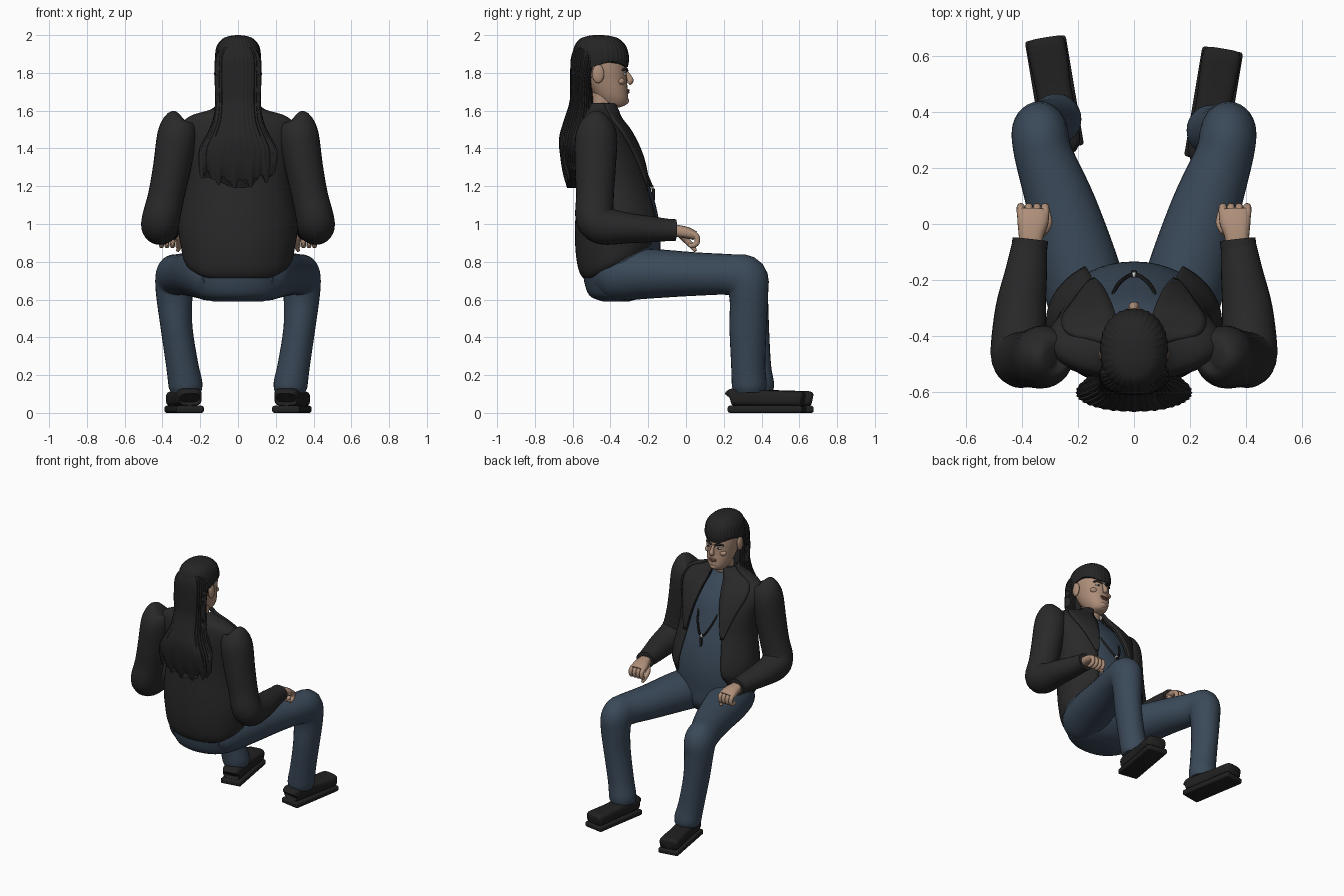
import bpy, bmesh, math
from mathutils import Vector

cube = bpy.data.objects.get("Cube")
if cube:
    bpy.data.objects.remove(cube)


def material(name, r, g, b):
    m = bpy.data.materials.new(name)
    m.use_nodes = True
    m.diffuse_color = (r, g, b, 1)
    node = next(n for n in m.node_tree.nodes if n.type == 'BSDF_PRINCIPLED')
    node.inputs["Base Color"].default_value = (r, g, b, 1)
    node.inputs["Roughness"].default_value = 0.8
    return m


JACKET = material("black jacket", .022, .022, .022)
DENIM = material("blue denim", .042, .066, .098)
SKIN = material("skin", .42, .27, .19)
HAIR = material("dark hair", .018, .018, .018)
SHOE = material("black leather", .015, .015, .015)
WHITE = material("off white", .6, .6, .58)
LIP = material("lip", .24, .11, .085)


def finish(name, bm, mat, angle=45):
    me = bpy.data.meshes.new(name)
    bm.to_mesh(me)
    bm.free()
    me.materials.append(mat)
    ob = bpy.data.objects.new(name, me)
    bpy.context.collection.objects.link(ob)
    bpy.ops.object.select_all(action='DESELECT')
    ob.select_set(True)
    bpy.context.view_layer.objects.active = ob
    bpy.ops.object.shade_smooth_by_angle(angle=math.radians(angle))
    return ob


def spline(rows, sub):
    """Catmull-Rom samples through rows of numbers."""
    out = []
    for i in range(len(rows) - 1):
        p0, p1 = rows[max(i - 1, 0)], rows[i]
        p2, p3 = rows[i + 1], rows[min(i + 2, len(rows) - 1)]
        for k in range(sub):
            t = k / sub
            out.append([b + t / 2 * (c - a + t * (2*a - 5*b + 4*c - d + t * (3*b - a - 3*c + d)))
                        for a, b, c, d in zip(p0, p1, p2, p3)])
    return out + [list(rows[-1])]


def loft(name, rows, mat, side=1, power=2, seg=28, sub=4, flat=False, span=None,
         warp=None, ridge=(0, 0), ref=(1, 0, 0)):
    """Skin oval rings (x, y, z, radius a, radius b, ...) along a path."""
    pts = spline(rows, sub)
    bm = bmesh.new()
    rings = []
    for i, r in enumerate(pts):
        c = Vector(r[:3])
        u, v = Vector((1, 0, 0)), Vector((0, 1, 0))
        if not flat:
            t = Vector(pts[min(i + 1, len(pts) - 1)][:3]) - Vector(pts[max(i - 1, 0)][:3])
            t.normalize()
            u = Vector(ref) - t * t.dot(Vector(ref))
            u.normalize()
            v = t.cross(u)
        a0, a1 = span(r) if span else (0, math.tau)
        ring = []
        for k in range(seg + (1 if span else 0)):
            a = a0 + (a1 - a0) * k / seg
            ca, sa = math.cos(a), math.sin(a)
            f = 1 + ridge[0] * math.cos(ridge[1] * a)
            p = c + u * (r[3] * f * math.copysign(abs(ca) ** (2 / power), ca)) \
                  + v * (r[4] * f * math.copysign(abs(sa) ** (2 / power), sa))
            if warp:
                p = warp(p)
            ring.append(bm.verts.new((p.x * side, p.y, p.z)))
        rings.append(ring)
    for lo, hi in zip(rings, rings[1:]):
        for k in range(seg):
            j = (k + 1) % len(lo)
            bm.faces.new((lo[k], lo[j], hi[j], hi[k]))
    if not span:
        bm.faces.new(rings[0])
        bm.faces.new(rings[-1])
    bmesh.ops.recalc_face_normals(bm, faces=bm.faces)
    return finish(name, bm, mat)


def body(name, rows, mat, **kw):
    """Loft of level rings given as (z, back y, front y, half width, ...)."""
    return loft(name, [(0, (b + f) / 2, z, w, (f - b) / 2, *e) for z, b, f, w, *e in rows],
                mat, flat=True, **kw)


def ball(name, loc, size, mat):
    bm = bmesh.new()
    bmesh.ops.create_uvsphere(bm, u_segments=16, v_segments=10, radius=1)
    for v in bm.verts:
        v.co = Vector(loc) + Vector(a * b for a, b in zip(v.co, size))
    return finish(name, bm, mat)


def box(name, loc, size, mat, bevel):
    bm = bmesh.new()
    bmesh.ops.create_cube(bm, size=1)
    for v in bm.verts:
        v.co = Vector(loc) + Vector(a * b for a, b in zip(v.co, size))
    bmesh.ops.bevel(bm, geom=bm.edges[:], offset=bevel, segments=3, profile=.5, affect='EDGES')
    return finish(name, bm, mat)


def clamp(x):
    return max(0, min(1, x))


# Shirt and pelvis
body("shirt_and_hips", [(.59, -.44, -.3, .13), (.62, -.51, -.22, .21), (.7, -.54, -.15, .26),
     (.8, -.55, -.14, .28), (.95, -.56, -.135, .285), (1.1, -.555, -.16, .27),
     (1.25, -.55, -.21, .25), (1.4, -.545, -.265, .25), (1.5, -.53, -.33, .22),
     (1.57, -.52, -.385, .11), (1.6, -.51, -.4, .07)], DENIM, seg=40)

# Open jacket: the last number of a row is half the front gap
jacket_rows = [(.70, -.51, -.17, .225, .19), (.74, -.555, -.15, .275, .2), (.85, -.577, -.13, .295, .19),
               (1, -.58, -.12, .308, .17), (1.2, -.57, -.185, .278, .14), (1.35, -.565, -.228, .285, .11),
               (1.48, -.555, -.295, .31, .08), (1.56, -.545, -.355, .26, .06),
               (1.6, -.535, -.37, .14, .05), (1.635, -.525, -.385, .09, .035)]


def gap_angle(r):
    return math.asin(clamp(r[5] / r[3]))


def hem(p):
    p.z += .17 * clamp((p.y + .5) / .33) * clamp((.95 - p.z) / .25)
    return p


coat = body("jacket", jacket_rows, JACKET, seg=56, warp=hem,
            span=lambda r: (math.pi / 2 + gap_angle(r), 2.5 * math.pi - gap_angle(r)))
wall = coat.modifiers.new("thickness", 'SOLIDIFY')
wall.thickness, wall.offset = .014, 0

# Lapels lie over the upper jacket edges
lapel_rows = [(z, b, f + .014, w + .012, g) for z, b, f, w, g in jacket_rows[4:]]
for side, word in ((1, "left"), (-1, "right")):
    flap = body(word + "_lapel", lapel_rows, JACKET, side=side, seg=6,
                span=lambda r: (math.pi / 2 - gap_angle(r) - .08 - 1.5 * clamp((r[2] - 1.2) * 1.4),
                                math.pi / 2 - gap_angle(r)))
    wall = flap.modifiers.new("thickness", 'SOLIDIFY')
    wall.thickness, wall.offset = .012, 0

# Neck and head
body("neck", [(1.5, -.52, -.42, .065), (1.6, -.51, -.385, .064), (1.7, -.5, -.37, .066)], SKIN)
body("head", [(1.618, -.41, -.35, .025), (1.63, -.44, -.32, .05), (1.66, -.47, -.307, .07),
     (1.7, -.5, -.308, .085), (1.76, -.54, -.313, .098), (1.83, -.57, -.315, .108),
     (1.92, -.57, -.33, .103), (1.97, -.53, -.38, .06)], SKIN, power=2.2)
loft("nose", [(0, -.318, 1.81, .008, .008), (0, -.303, 1.78, .012, .014),
     (0, -.295, 1.757, .019, .017), (0, -.305, 1.742, .012, .01)], SKIN)
ball("upper_lip", (0, -.309, 1.708), (.032, .011, .006), LIP)
ball("lower_lip", (0, -.309, 1.697), (.027, .011, .007), LIP)
ball("chin", (0, -.323, 1.652), (.03, .021, .02), SKIN)

# Hair cap and the long ridged fall down the back
body("hair_cap", [(1.83, -.6, -.31, .118), (1.88, -.6, -.303, .121), (1.94, -.59, -.318, .112),
     (1.98, -.56, -.355, .082), (1.995, -.52, -.4, .045), (2, -.49, -.44, .01)],
     HAIR, seg=128, ridge=(.012, 32), power=2.2,
     warp=lambda p: Vector((p.x, p.y, p.z + .035 * clamp((1.88 - p.z) / .05)
                            * clamp((abs(p.x) - .04) * 12) * clamp((p.y + .5) * 10))))


def ragged(p):
    f = clamp((1.42 - p.z) / .2)
    p.z += f * (.022 * math.sin(70 * p.x) + .014 * math.sin(151 * p.x + 1) + 1.2 * p.x ** 2)
    return p


body("long_hair", [(1.95, -.58, -.47, .075), (1.88, -.608, -.46, .119), (1.75, -.612, -.495, .121),
     (1.65, -.615, -.49, .119), (1.55, -.645, -.49, .13), (1.47, -.668, -.5, .165),
     (1.4, -.67, -.53, .2), (1.3, -.655, -.555, .205), (1.22, -.63, -.565, .2)],
     HAIR, seg=144, ridge=(.02, 36), power=2.3, warp=ragged)

# Neck cord with pendant
half = [(.07, -.4, 1.585), (.085, -.305, 1.42), (.065, -.228, 1.3), (.025, -.188, 1.215)]
cord = half + [(0, -.183, 1.2)] + [(-x, y, z) for x, y, z in reversed(half)]
loft("neck_cord", [(*p, .007, .007) for p in cord], SHOE, seg=8, ref=(0, 1, 0))
ball("pendant_bead", (0, -.182, 1.195), (.011, .011, .013), WHITE)
box("pendant", (0, -.172, 1.155), (.02, .014, .065), SHOE, .004)

# Paired parts
for s, word in ((1, "left"), (-1, "right")):
    ball(word + "_ear", (s * .112, -.465, 1.795), (.014, .032, .05), SKIN)
    ball(word + "_eye", (s * .04, -.328, 1.793), (.018, .012, .008), WHITE)
    ball(word + "_pupil", (s * .04, -.319, 1.793), (.007, .005, .007), HAIR)
    loft(word + "_brow", [(.015, -.312, 1.812, .007, .007), (.042, -.319, 1.822, .008, .008),
         (.07, -.338, 1.814, .005, .005)], HAIR, side=s, seg=10, ref=(0, 0, 1))
    ball(word + "_cheek", (s * .055, -.345, 1.755), (.03, .022, .02), SKIN)

    loft(word + "_sleeve", [(.3, -.475, 1.57, .03, .03), (.312, -.475, 1.55, .08, .075),
         (.322, -.475, 1.47, .105, .11), (.35, -.48, 1.3, .1, .108), (.38, -.482, 1.15, .096, .1),
         (.408, -.482, 1.03, .1, .102), (.412, -.43, .99, .1, .1), (.405, -.3, .978, .09, .08),
         (.387, -.18, .972, .076, .068), (.372, -.06, .967, .061, .055)], JACKET, side=s)
    loft(word + "_cuff", [(.375, -.09, .968, .064, .058), (.371, -.055, .967, .064, .058)],
         JACKET, side=s, sub=1)

    # Loose fist with curled fingers
    loft(word + "_hand", [(.37, -.1, .965, .036, .032), (.368, -.04, .962, .045, .032),
         (.362, .01, .952, .056, .03), (.36, .048, .938, .055, .024)], SKIN, side=s, power=2.6)
    for n in range(4):
        x = .318 + n * .029
        loft(f"{word}_finger_{n + 1}", [(x, .025, .95, .014, .016), (x, .055, .935, .015, .016),
             (x, .058, .9, .014, .014), (x, .03, .885, .013, .013), (x, .012, .895, .008, .008)],
             SKIN, side=s, seg=12)
    loft(word + "_thumb", [(.33, -.03, .945, .018, .018), (.31, .0, .915, .017, .017),
         (.312, .035, .88, .014, .014), (.32, .05, .857, .008, .008)], SKIN, side=s, seg=12)

    # Bent leg, one foot slightly ahead of the other
    shift = -.02 * s

    def stride(p):
        p.y += shift * clamp((.6 - p.z) / .45)
        return p

    loft(word + "_leg", [(.11, -.47, .725, .08, .08), (.13, -.39, .73, .135, .135),
         (.185, -.2, .737, .145, .132), (.255, .05, .735, .125, .115), (.32, .235, .732, .105, .108),
         (.336, .312, .71, .102, .122), (.337, .332, .62, .096, .103), (.325, .335, .45, .084, .098),
         (.295, .345, .25, .085, .09), (.278, .355, .15, .09, .092), (.275, .357, .11, .08, .082)],
         DENIM, side=s, warp=stride)

    # Shoe modelled pointing forward, then turned outward
    sole = box(word + "_sole", (0, 0, .019), (.148, .4, .038), SHOE, .012)
    upper = loft(word + "_shoe", [(0, -.193, .08, .045, .035), (0, -.18, .084, .064, .046),
                 (0, -.1, .083, .066, .048), (0, .02, .077, .064, .043), (0, .12, .075, .069, .042),
                 (0, .18, .074, .068, .041), (0, .196, .072, .055, .032)], SHOE, power=3.6)
    for ob in (sole, upper):
        ob.location = (s * .285, .448 + shift, 0)
        ob.rotation_euler.z = -s * math.radians(9.5)
